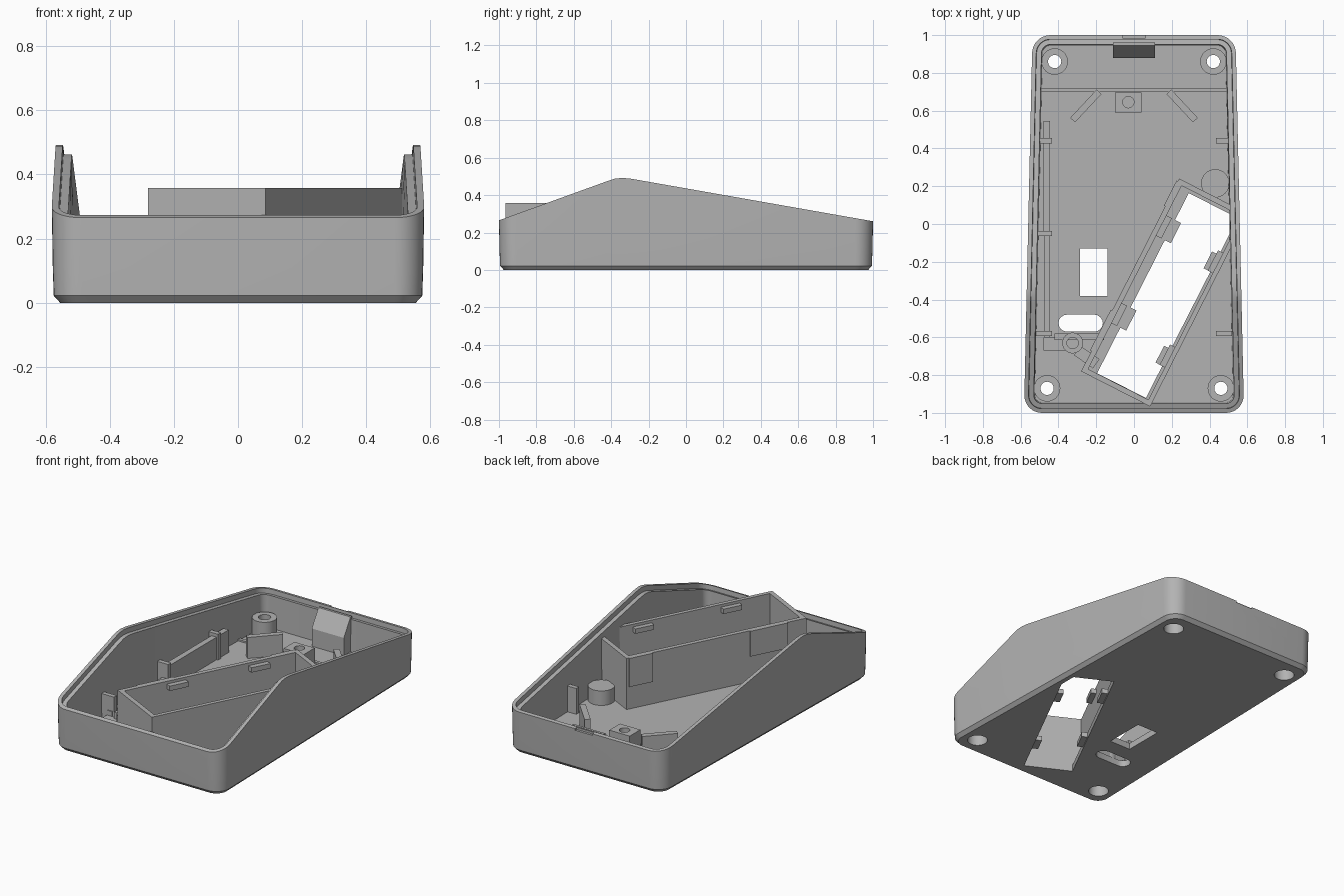
import bpy, bmesh, math
from mathutils import Vector

if "Cube" in bpy.data.objects:
    bpy.data.objects.remove(bpy.data.objects["Cube"], do_unlink=True)

grey = bpy.data.materials.new("plain grey plastic")
grey.use_nodes = True
GREY = (0.45, 0.45, 0.45, 1)
grey.diffuse_color = GREY
grey.node_tree.nodes["Principled BSDF"].inputs["Base Color"].default_value = GREY

FLOOR = 0.04
BASE = 0.03      # parts start slightly inside the floor


def make(name, rings, smooth=False):
    """Skin a stack of equal rings and cap both ends."""
    bm = bmesh.new()
    loops = [[bm.verts.new(p) for p in ring] for ring in rings]
    n = len(loops[0])
    for a, b in zip(loops, loops[1:]):
        for i in range(n):
            j = (i + 1) % n
            bm.faces.new((a[i], a[j], b[j], b[i]))
    bm.faces.new(loops[0][::-1])
    bm.faces.new(loops[-1])
    bmesh.ops.recalc_face_normals(bm, faces=bm.faces)
    mesh = bpy.data.meshes.new(name)
    bm.to_mesh(mesh)
    bm.free()
    mesh.materials.append(grey)
    obj = bpy.data.objects.new(name, mesh)
    bpy.context.collection.objects.link(obj)
    if smooth:
        shade(obj)
    return obj


def shade(obj):
    bpy.ops.object.select_all(action='DESELECT')
    obj.select_set(True)
    bpy.context.view_layer.objects.active = obj
    bpy.ops.object.shade_smooth_by_angle(angle=math.radians(28))


def prism(name, pts, z0, z1, smooth=False):
    return make(name, [[(x, y, z) for x, y in pts] for z in (z0, z1)], smooth)


def rect(x0, x1, y0, y1):
    return [(x0, y0), (x1, y0), (x1, y1), (x0, y1)]


def circle(x, y, r, n=32):
    return [(x + r * math.cos(math.tau * i / n), y + r * math.sin(math.tau * i / n))
            for i in range(n)]


def bar(x0, y0, x1, y1, w):
    """Rectangle of width w along a line."""
    d = Vector((x1 - x0, y1 - y0)).normalized() * w / 2
    return [(x0 - d.y, y0 + d.x), (x0 + d.y, y0 - d.x),
            (x1 + d.y, y1 - d.x), (x1 - d.y, y1 + d.x)]


def cut(obj, cutter):
    mod = obj.modifiers.new("cut", 'BOOLEAN')
    mod.operation, mod.solver, mod.object = 'DIFFERENCE', 'EXACT', cutter
    dg = bpy.context.evaluated_depsgraph_get()
    dg.update()
    mesh = bpy.data.meshes.new_from_object(obj.evaluated_get(dg))
    obj.modifiers.clear()
    obj.data = mesh
    bpy.data.objects.remove(cutter, do_unlink=True)


# Shell: tapered rounded tray with a sloping stepped rim
CREST = [(-1, .265), (-.42, .475), (-.38, .488), (-.34, .492), (-.29, .487), (1, .26)]


def rim(y):
    for (y0, z0), (y1, z1) in zip(CREST, CREST[1:]):
        if y <= y1:
            return z0 + (z1 - z0) * (y - y0) / (y1 - y0)
    return CREST[-1][1]


def outline(inset, height):
    pts = []
    r = max(0.095 - inset, 0.03)

    def corner(sx, sy, flip):
        arc = []
        for i in range(9):
            t = math.pi / 2 * i / 8
            y = sy * (1 - inset - r + r * math.sin(t))
            arc.append((sx * (.56 - .0225 * y - inset - r + r * math.cos(t)), y))
        return arc[::-1] if flip else arc

    def side(sx):
        run = [(sx * (.56 - .0225 * y - inset), y) for y, _ in CREST[1:-1]]
        return run if sx > 0 else run[::-1]

    pts = (corner(1, -1, True) + side(1) + corner(1, 1, False)
           + corner(-1, 1, True) + side(-1) + corner(-1, -1, False))
    return [(x, y, height(y)) for x, y in pts]


shell = make("shell", [
    outline(.026, lambda y: 0),
    outline(.006, lambda y: .022),
    outline(.003, lambda y: .11),
    outline(0, rim),
    outline(.022, rim),
    outline(.024, lambda y: rim(y) - .03),
    outline(.05, lambda y: rim(y) - .03),
    outline(.055, lambda y: FLOOR)])

# Floor openings and the notch in the back rim
cut(shell, prism("window_cutter", rect(-.285, -.14, -.38, -.13), -.1, .1))
slot = circle(-.355, -.525, .045, 16)[4:13] + circle(-.21, -.525, .045, 16)[12:] \
    + circle(-.21, -.525, .045, 16)[:5]
cut(shell, prism("slot_cutter", slot, -.1, .1))
cut(shell, prism("hatch_cutter", [(-.195, -.79), (.063, -.921), (.505, -.055),
                                  (.505, .054), (.29, .164)], -.1, .1))
cut(shell, prism("notch_cutter", rect(-.06, .06, .985, 1.1), .25, .4))

# Screw bosses with recessed holes from below
for label, y, x in (("back", .86, .42), ("front", -.87, .46)):
    for sx, hand in ((1, "left"), (-1, "right")):
        c = (sx * x, y)
        boss = prism(f"{label}_{hand}_screw_boss", circle(*c, .07), BASE, .145)
        for part in (shell, boss):
            cut(part, prism("recess_cutter", circle(*c, .058), -.1, .1))
            cut(part, prism("screw_cutter", circle(*c, .035), -.2, .3))
        shade(boss)
shade(shell)

# Battery box, set at an angle; u runs along it and v across it
ORIGIN, U, V = Vector((-.28, -.78)), Vector((.454, .891)), Vector((.891, -.454))


def slab(name, u0, u1, v0, v1, z0, z1):
    pts = [tuple(ORIGIN + U * u + V * v)
           for u, v in ((u0, v0), (u1, v0), (u1, v1), (u0, v1))]
    return prism(name, pts, z0, z1)


TOP = .357
slab("box_long_wall", 0, 1.145, 0, .028, BASE, TOP)
slab("box_side_wall", 0, 1.03, .385, .41, BASE, TOP)
slab("box_front_wall", 0, .028, .02, .40, BASE, TOP)
slab("box_back_wall", 1.117, 1.145, .02, .32, BASE, TOP)
slab("box_front_plate", .12, .36, -.008, .002, .2, TOP)
slab("box_back_plate", .98, 1.13, -.008, .002, .18, TOP)
for u in (.3, .82):
    slab("long_wall_clip", u, u + .12, .025, .06, .31, .34)
    slab("long_wall_tab", u, u + .12, .07, .115, .01, FLOOR)
for u in (.22, .78):
    slab("side_wall_clip", u, u + .12, .355, .39, .31, .34)
    slab("side_wall_tab", u, u + .1, .33, .375, .01, FLOOR)
prism("box_round_bracket", circle(.43, .215, .075), BASE, .13, True)

# Wedge block against the back wall
make("back_wedge", [[(x, .88, BASE), (x, .96, BASE), (x, .96, .255), (x, .945, .255),
                     (x, .88, .15)] for x in (-.11, .11)])

# Board supports: block, angled ribs and thin floor step
block = prism("board_support_block", rect(-.1, .04, .59, .695), BASE, .14)
cut(block, prism("block_cutter", circle(-.03, .645, .03), .06, .3))
for s, hand in ((1, "left"), (-1, "right")):
    prism(f"{hand}_angled_rib", bar(s * .325, .55, s * .185, .7, .035), BASE, .17)
prism("floor_step", rect(-.495, .495, .7, .72), BASE, .05)

# Side rail, wall ribs and front bracket
prism("side_rail", rect(-.48, -.445, -.05, .545), BASE, .18)
prism("side_rail_low", rect(-.475, -.445, -.6, -.05), BASE, .11)
for y in (.44, -.05, -.58):
    prism("right_wall_rib", rect(-.52, -.435, y - .014, y + .014), BASE, .2)
for y in (.44, -.58):
    prism("left_wall_rib", rect(.435, .52, y - .014, y + .014), BASE, .2)
prism("front_bracket", rect(-.42, -.16, -.615, -.58), BASE, .12)
prism("rail_foot", rect(-.48, -.36, -.67, -.6), BASE, .08)
post = prism("front_post", circle(-.325, -.63, .055), BASE, .14)
cut(post, prism("post_cutter", circle(-.325, -.63, .03), .06, .3))
shade(post)
prism("bracket_link", bar(-.3, -.67, -.2, -.74, .06), BASE, .1)
